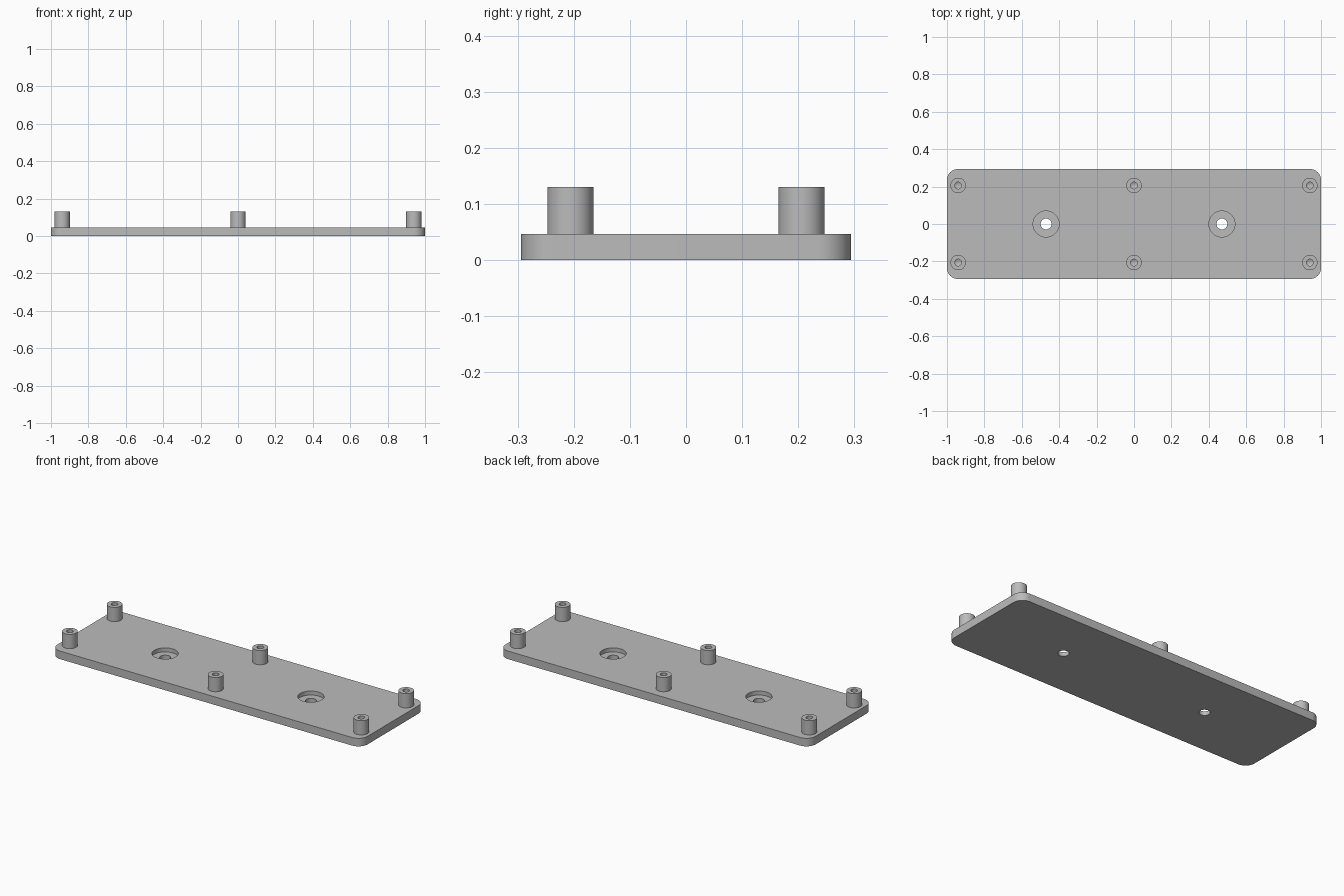
import bpy, bmesh, math

if "Cube" in bpy.data.objects:
    bpy.data.objects.remove(bpy.data.objects["Cube"])

HALF_X, HALF_Y, THICK = 1.0, 0.294, 0.047
CORNER = 0.059
TOP = 0.13
SEG = 48

grey = bpy.data.materials.new("plain_grey")
grey.diffuse_color = (0.5, 0.5, 0.5, 1)
grey.use_nodes = True
grey.node_tree.nodes["Principled BSDF"].inputs["Base Color"].default_value = grey.diffuse_color


def finish(name, bm, loc=(0, 0, 0)):
    """Turn a bmesh into a named, coloured, softly shaded object."""
    bmesh.ops.remove_doubles(bm, verts=bm.verts, dist=1e-5)
    bmesh.ops.recalc_face_normals(bm, faces=bm.faces)
    mesh = bpy.data.meshes.new(name)
    bm.to_mesh(mesh)
    bm.free()
    obj = bpy.data.objects.new(name, mesh)
    bpy.context.collection.objects.link(obj)
    obj.location = loc
    mesh.materials.append(grey)
    return obj


def shade(obj):
    bpy.ops.object.select_all(action='DESELECT')
    obj.select_set(True)
    bpy.context.view_layer.objects.active = obj
    bpy.ops.object.shade_smooth_by_angle(angle=math.radians(30))


def lathe(name, profile, loc=(0, 0, 0)):
    """Revolve (radius, height) points about the z axis."""
    bm = bmesh.new()
    verts = [bm.verts.new((r, 0, z)) for r, z in profile]
    edges = [bm.edges.new(pair) for pair in zip(verts, verts[1:])]
    bmesh.ops.spin(bm, geom=verts + edges, cent=(0, 0, 0), axis=(0, 0, 1),
                   angle=math.tau, steps=SEG)
    return finish(name, bm, loc)


# Base plate: rounded rectangle outline, extruded upward
bm = bmesh.new()
outline = []
for i, (sx, sy) in enumerate([(1, 1), (-1, 1), (-1, -1), (1, -1)]):
    for k in range(13):
        a = math.pi / 2 * (i + k / 12)
        outline.append(bm.verts.new((sx * (HALF_X - CORNER) + CORNER * math.cos(a),
                                     sy * (HALF_Y - CORNER) + CORNER * math.sin(a), 0)))
face = bm.faces.new(outline)
ext = bmesh.ops.extrude_face_region(bm, geom=[face], use_keep_orig=True)
for v in ext["geom"]:
    if isinstance(v, bmesh.types.BMVert):
        v.co.z = THICK
plate = finish("base_plate", bm)

# Two counterbored screw holes cut through the plate
for x in (-0.47, 0.47):
    cutter = lathe("screw_hole_cutter",
                   [(0, -0.05), (0.029, -0.05), (0.029, 0.0235),
                    (0.0695, 0.0235), (0.0695, 0.1), (0, 0.1)], (x, 0, 0))
    cutter.hide_render = True
    mod = plate.modifiers.new("screw_hole", 'BOOLEAN')
    mod.operation, mod.solver, mod.object = 'DIFFERENCE', 'EXACT', cutter
    bpy.context.view_layer.objects.active = plate
    bpy.ops.object.modifier_apply(modifier=mod.name)
    bpy.data.objects.remove(cutter)
shade(plate)

# Six standoff posts with blind drilled holes
for x in (-0.94, 0, 0.94):
    for y in (-0.206, 0.206):
        post = lathe("standoff_post",
                     [(0.041, THICK), (0.041, TOP), (0.018, TOP),
                      (0.018, 0.062), (0, 0.052)], (x, y, 0))
        shade(post)
